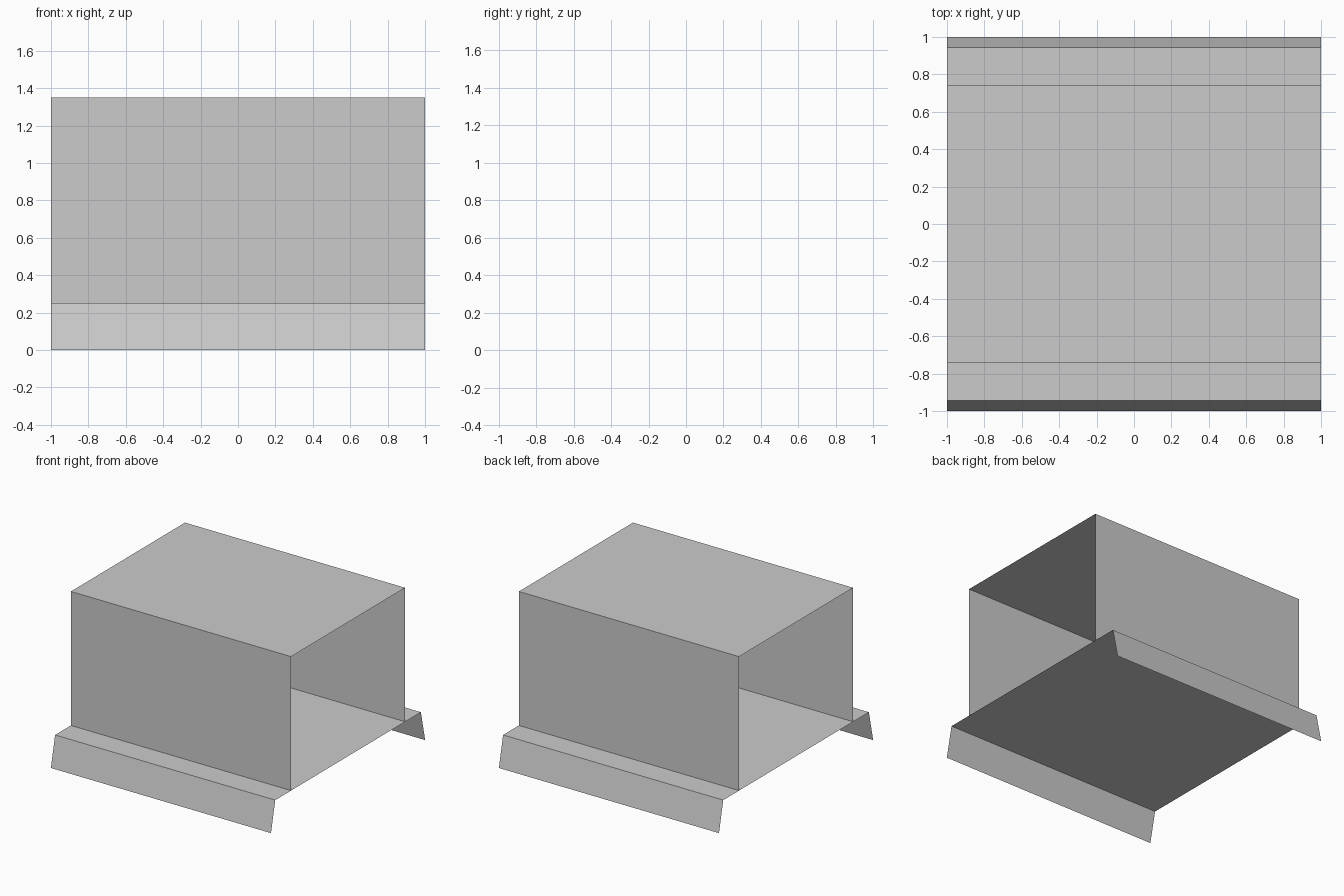
import bpy

if "Cube" in bpy.data.objects:
    bpy.data.objects.remove(bpy.data.objects["Cube"])


def sheet(name, profile, x0=-1.0, x1=1.0):
    """Extrude an open (y, z) profile along x into a thin sheet."""
    n = len(profile)
    verts = [(x, y, z) for x in (x0, x1) for y, z in profile]
    faces = [(i, i + n, i + n + 1, i + 1) for i in range(n - 1)]
    mesh = bpy.data.meshes.new(name)
    mesh.from_pydata(verts, [], faces)
    ob = bpy.data.objects.new(name, mesh)
    bpy.context.collection.objects.link(ob)
    return ob


# Floor plate with splayed flaps along front and back
sheet("base_plate", [(1.0, 0.0), (0.945, 0.25), (-0.945, 0.25), (-1.0, 0.0)][::-1])

# Open-ended cover: front wall, roof, back wall
sheet("cover", [(-0.74, 0.25), (-0.74, 1.35), (0.74, 1.35), (0.74, 0.25)])

# Point all sheets outward / upward
for ob in bpy.data.objects:
    if max(ob.data.polygons, key=lambda p: p.center.z).normal.z < 0:
        ob.data.flip_normals()
